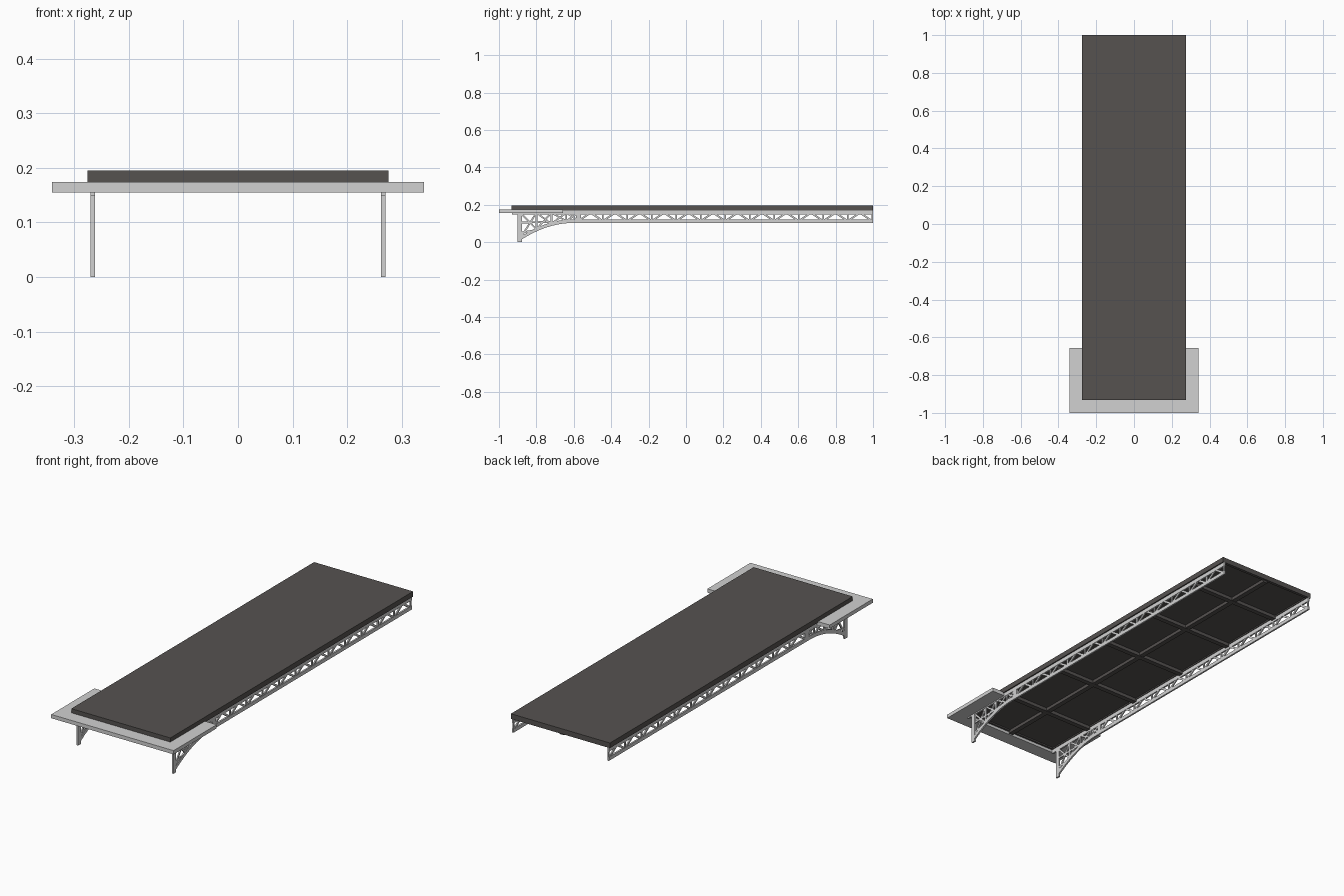
import bpy, bmesh, math
from mathutils import Vector

if "Cube" in bpy.data.objects:
    bpy.data.objects.remove(bpy.data.objects["Cube"])


def material(name, col):
    m = bpy.data.materials.new(name)
    m.diffuse_color = (*col, 1)
    m.use_nodes = True
    m.node_tree.nodes["Principled BSDF"].inputs["Base Color"].default_value = m.diffuse_color
    return m


ASPHALT = material("dark_asphalt", (0.092, 0.085, 0.081))
STEEL = material("light_grey_steel", (0.64, 0.64, 0.64))


def finish(name, bm, mat):
    bmesh.ops.recalc_face_normals(bm, faces=bm.faces)
    me = bpy.data.meshes.new(name)
    bm.to_mesh(me)
    bm.free()
    me.materials.append(mat)
    ob = bpy.data.objects.new(name, me)
    bpy.context.collection.objects.link(ob)
    return ob


def add_box(bm, x0, x1, y0, y1, z0, z1):
    r = bmesh.ops.create_cube(bm, size=1)
    for v in r["verts"]:
        v.co = (x0 if v.co.x < 0 else x1, y0 if v.co.y < 0 else y1,
                z0 if v.co.z < 0 else z1)


def add_prism(bm, pts, axis, a, b):
    """Extrude a 2D outline along x (points are y,z) or z (points are x,y)."""
    place = (lambda p, t: (t, *p)) if axis == "x" else (lambda p, t: (*p, t))
    lo = [bm.verts.new(place(p, a)) for p in pts]
    hi = [bm.verts.new(place(p, b)) for p in pts]
    bm.faces.new(lo)
    bm.faces.new(hi)
    n = len(pts)
    for i in range(n):
        j = (i + 1) % n
        bm.faces.new((lo[i], lo[j], hi[j], hi[i]))


def add_bar(bm, p, q, w, x0=0.2625, x1=0.2685):
    """Thin truss member between two (y,z) points."""
    p, q = Vector(p), Vector(q)
    d = (q - p).normalized()
    n = Vector((-d.y, d.x)) * w / 2
    add_prism(bm, [p + n, q + n, q - n, p - n], "x", x0, x1)


# Road deck
bm = bmesh.new()
add_box(bm, -0.276, 0.276, -0.933, 1.0, 0.176, 0.195)
for s in (-1, 1):                                   # edge rims
    xs = sorted((s * 0.276, s * 0.258))
    add_box(bm, *xs, -0.933, 1.0, 0.169, 0.177)
add_box(bm, -0.26, 0.26, 0.985, 1.0, 0.169, 0.177)
add_box(bm, -0.26, 0.26, -0.933, -0.918, 0.169, 0.177)
finish("road_deck", bm, ASPHALT)

# U-shaped end kerb around the front of the deck
bm = bmesh.new()
add_prism(bm, [(-0.341, -1), (0.341, -1), (0.341, -0.657), (0.27, -0.657),
               (0.27, -0.928), (-0.27, -0.928), (-0.27, -0.657), (-0.341, -0.657)],
          "z", 0.155, 0.174)
finish("end_kerb", bm, STEEL)

# Beam grid under the deck
bm = bmesh.new()
add_box(bm, -0.0125, 0.0125, -0.928, 0.99, 0.160, 0.177)
for i in range(5):
    y = 0.74 - 0.349 * i
    add_box(bm, -0.265, 0.265, y - 0.0125, y + 0.0125, 0.159, 0.177)
finish("under_deck_beams", bm, ASPHALT)

# Side truss: built on the right, mirrored to the left
bm = bmesh.new()
X0, X1 = 0.2615, 0.270
TOP, BOT, KNEE = 0.157, 0.113, -0.575
add_box(bm, X0, X1, -0.93, 1.0, 0.149, 0.171)      # top chord
add_box(bm, X0, X1, -0.60, 1.0, 0.103, 0.121)      # bottom chord
add_box(bm, X0, X1, -0.90, -0.878, 0.0, 0.155)     # end post
add_box(bm, X0, X1, KNEE - 0.013, KNEE + 0.013, 0.104, 0.155)


def arch(y):
    t = (y + 0.60) / 0.30
    return 0.103 - 0.103 * t * t


# curved haunch chord
ys = [-0.90 + 0.30 * i / 10 for i in range(11)]
lower = [(y, arch(y)) for y in ys]
upper = [(y, arch(y) + 0.019) for y in reversed(ys)]
add_prism(bm, lower + upper, "x", X0, X1)

# haunch bracing: level rails, posts, crossed diagonals
posts = [-0.885, -0.80, -0.72, -0.64, KNEE]
add_bar(bm, (-0.885, 0.105), (-0.66, 0.109), 0.010)
add_bar(bm, (-0.885, 0.05), (-0.80, 0.065), 0.009)
for a, b in zip(posts, posts[1:]):
    za, zb = arch(a) + 0.012, arch(b) + 0.012
    add_bar(bm, (a, za), (b, TOP), 0.009)
    add_bar(bm, (a, TOP), (b, zb), 0.009)
    if b != KNEE:
        add_bar(bm, (b, zb), (b, TOP), 0.010)

# zigzag bracing of the straight span
N = 12
step = (0.995 - KNEE) / N
for i in range(N):
    a, b = KNEE + step * i, KNEE + step * (i + 1)
    m = (a + b) / 2
    add_bar(bm, (a, BOT), (m, TOP), 0.010)
    add_bar(bm, (m, TOP), (b, BOT), 0.010)
    add_bar(bm, (b, BOT), (b, TOP), 0.008)
truss = finish("side_truss", bm, STEEL)
mir = truss.modifiers.new("mirror", "MIRROR")
mir.use_axis = (True, False, False)
